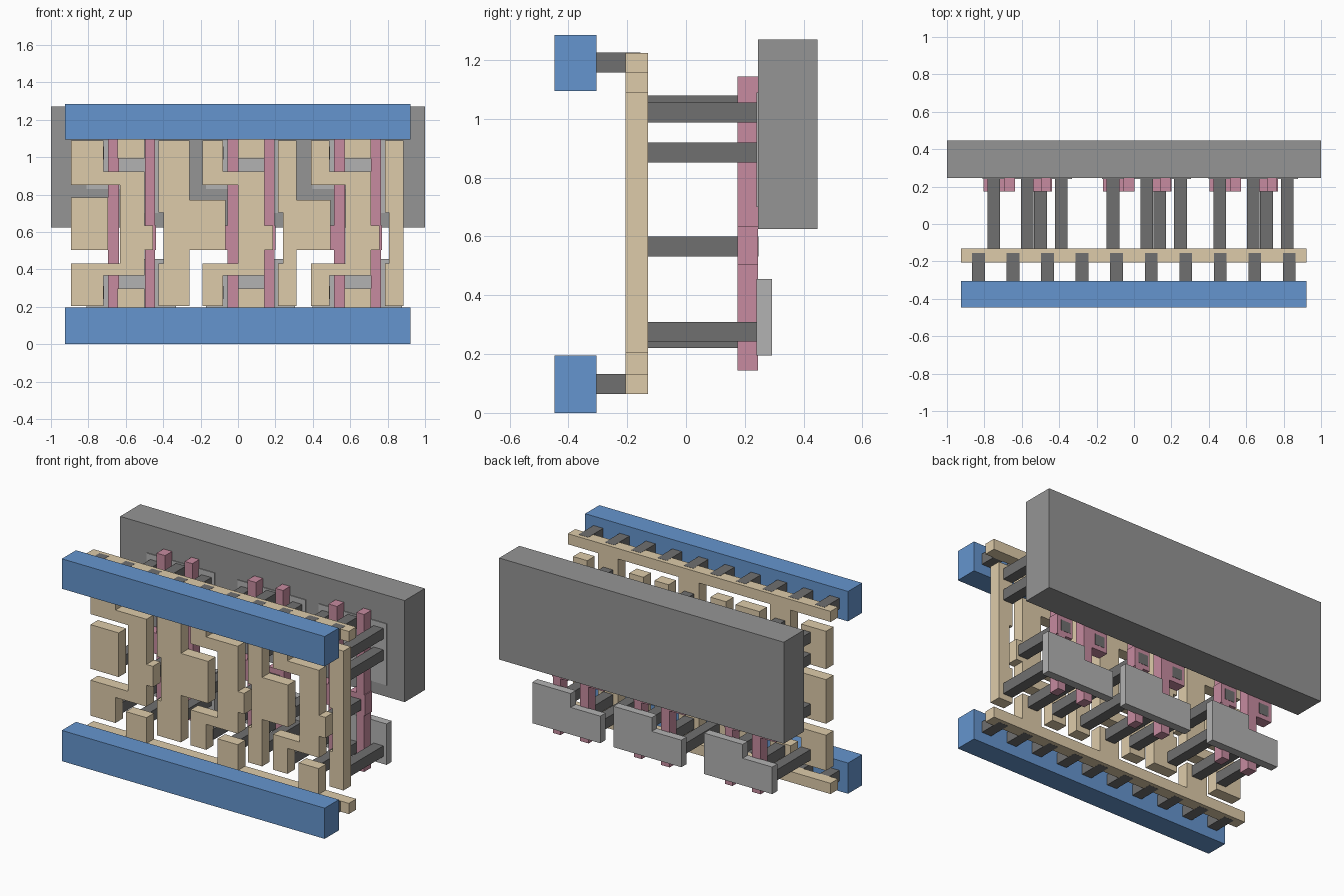
import bpy, bmesh


def material(name, rgb):
    m = bpy.data.materials.new(name)
    m.diffuse_color = (*rgb, 1)
    return m


BLUE = material("blue", (0.13, 0.30, 0.62))
TAN = material("tan", (0.73, 0.60, 0.40))
PINK = material("pink", (0.57, 0.26, 0.35))
DARK = material("dark_grey", (0.16, 0.16, 0.16))
MID = material("mid_grey", (0.30, 0.30, 0.30))
LIGHT = material("light_grey", (0.45, 0.45, 0.45))


def prism(name, outline, y0, y1, mat):
    """Extrude an x-z outline from y0 to y1."""
    bm = bmesh.new()
    face = bm.faces.new([bm.verts.new((x, y0, z)) for x, z in outline])
    new = bmesh.ops.extrude_face_region(bm, geom=[face])["geom"]
    bmesh.ops.translate(bm, vec=(0, y1 - y0, 0),
                        verts=[v for v in new if isinstance(v, bmesh.types.BMVert)])
    bmesh.ops.recalc_face_normals(bm, faces=bm.faces)
    me = bpy.data.meshes.new(name)
    bm.to_mesh(me)
    bm.free()
    me.materials.append(mat)
    ob = bpy.data.objects.new(name, me)
    bpy.context.collection.objects.link(ob)
    return ob


def box(name, x0, x1, z0, z1, y0, y1, mat):
    return prism(name, [(x0, z0), (x1, z0), (x1, z1), (x0, z1)], y0, y1, mat)


def wire(name, outline):
    return prism(name, outline, -0.205, -0.13, TAN)


def contact(name, x, z, y0=-0.135, y1=0.243, s=0.034):
    return box(name, x - s, x + s, z - s, z + s, y0, y1, DARK)


# Back slab and front power rails
box("back_slab", -1, 1, 0.625, 1.27, 0.245, 0.447, MID)
box("lower_front_rail", -0.925, 0.922, 0, 0.195, -0.447, -0.305, BLUE)
box("upper_front_rail", -0.925, 0.922, 1.095, 1.285, -0.447, -0.305, BLUE)
for i in range(10):
    x = -0.831 + i * 0.1845
    contact("lower_rail_peg", x, 0.0985, -0.306, -0.155)
    contact("upper_rail_peg", x, 1.192, -0.306, -0.155)

# Inner rails with one stub per cell
STUBS = [(-0.645, -0.50), (0.0, 0.142), (0.57, 0.71)]


def stub_rail(name, outer, inner, tip):
    pts = [(0.922, outer), (-0.925, outer), (-0.925, inner)]
    for a, b in STUBS:
        pts += [(a, inner), (a, tip), (b, tip), (b, inner)]
    wire(name, pts + [(0.922, inner)])


stub_rail("lower_inner_rail", 0.065, 0.133, 0.297)
stub_rail("upper_inner_rail", 1.225, 1.158, 0.992)

# Input pad of the first cell
box("input_pad", -0.893, -0.695, 0.503, 0.783, -0.205, -0.13, TAN)

# Each cell: left edge and width of bracket block, column x0, column x1
BRACKETS = [(-0.893, -0.718, -0.63, -0.50), (-0.19, -0.08, 0.0, 0.142),
            (0.39, 0.49, 0.575, 0.712)]
for l, r, c, d in BRACKETS:
    wire("bracket", [
        (l, 0.205), (r, 0.205), (r, 0.367), (d, 0.367), (d, 0.503),
        (d + 0.045, 0.503), (d + 0.045, 0.635), (d, 0.635), (d, 0.922),
        (r, 0.922), (r, 1.09), (l, 1.09), (l, 0.85), (c, 0.85),
        (c, 0.43), (l, 0.43)])

# Upright bars linking one cell to the next
for l, r, arm in [(-0.425, -0.258, -0.067), (0.213, 0.313, 0.495)]:
    m = l + 0.027
    wire("link_bar", [
        (l, 0.205), (r, 0.205), (r, 0.503), (arm, 0.503), (arm, 0.77),
        (r, 0.77), (r, 1.09), (l, 1.09), (l, 0.705), (m, 0.705),
        (m, 0.43), (l, 0.43)])
wire("output_bar", [
    (0.785, 0.205), (0.885, 0.205), (0.885, 1.09), (0.785, 1.09),
    (0.785, 0.705), (0.808, 0.705), (0.808, 0.43), (0.785, 0.43)])

# Gates, plates and pegs of the three cells
CELLS = [-0.75, -0.112, 0.458]
for x in CELLS:
    g = x + 0.055
    prism("left_gate", [
        (g, 0.145), (g + 0.06, 0.145), (g + 0.06, 1.145), (g, 1.145),
        (g, 0.635), (x - 0.055, 0.635), (x - 0.055, 0.503), (g, 0.503)],
        0.175, 0.245, PINK)
    g = x + 0.252
    prism("right_gate", [
        (g, 0.145), (g + 0.054, 0.145), (g + 0.054, 0.503), (g + 0.06, 0.503),
        (g + 0.06, 0.635), (g + 0.054, 0.635), (g + 0.054, 1.145), (g, 1.145),
        (g, 0.635), (g - 0.05, 0.635), (g - 0.05, 0.503), (g, 0.503)],
        0.175, 0.245, PINK)
    a, s, b = x - 0.06, x + 0.148, x + 0.418
    prism("lower_plate", [(a, 0.195), (b, 0.195), (b, 0.455), (s, 0.455),
                          (s, 0.367), (a, 0.367)], 0.24, 0.292, LIGHT)
    prism("upper_plate", [(a, 1.09), (b, 1.09), (b, 0.70), (s, 0.70),
                          (s, 0.83), (a, 0.83)], 0.24, 0.292, LIGHT)
    # Pegs through the gates
    for px in (x, x + 0.25):
        contact("gate_peg", px, 0.566, y1=0.2465)
    # Pegs to the plates
    for px in (x, x + 0.361):
        for z in (0.276, 0.886, 1.022):
            contact("plate_peg", px, z)
    for z in (0.254, 1.046):
        contact("stub_peg", x + 0.18, z)
